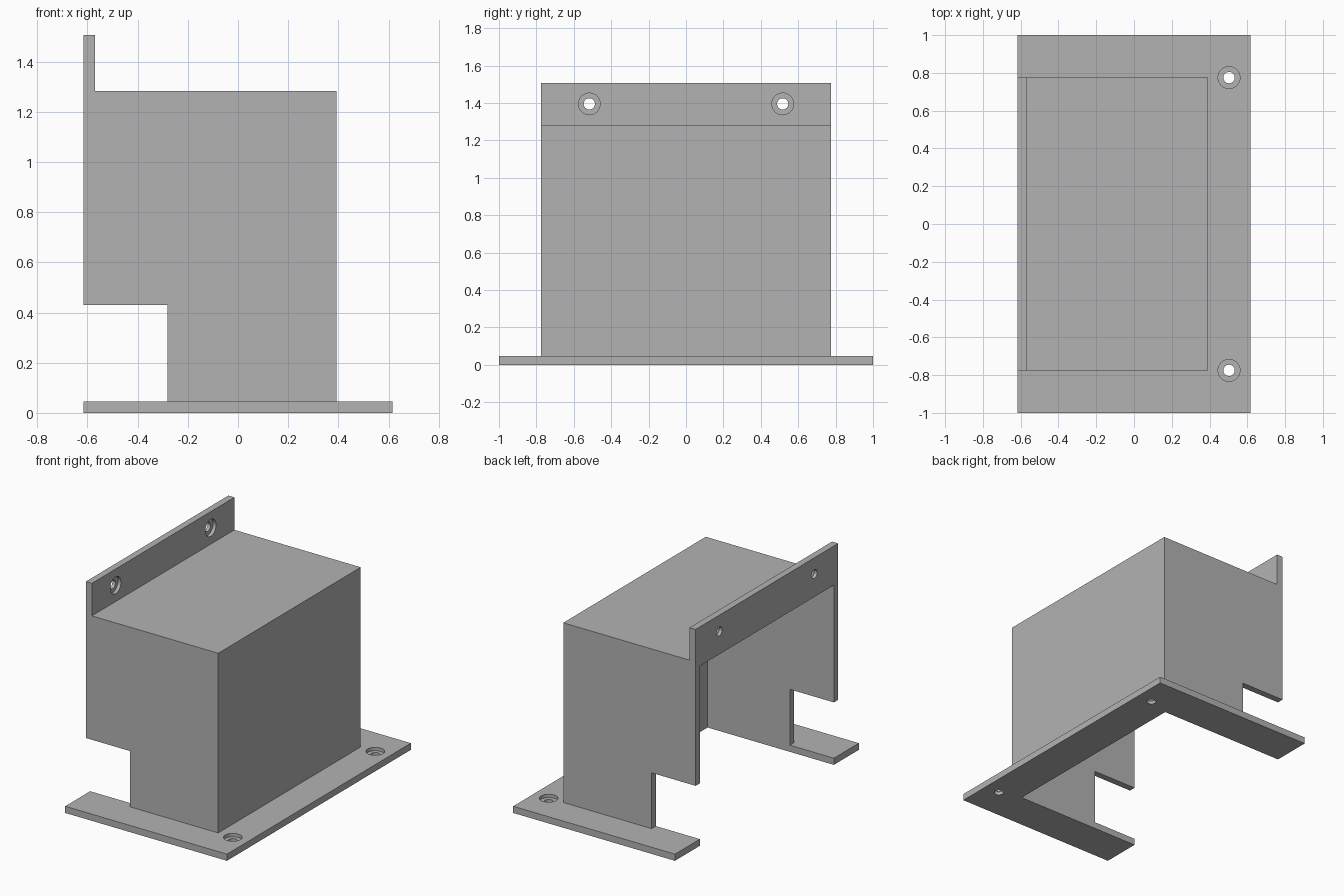
import bpy
import bmesh
from mathutils import Matrix, Vector

cube = bpy.data.objects.get("Cube")
if cube:
    bpy.data.objects.remove(cube, do_unlink=True)

# Overall dimensions
T = 0.046                      # sheet thickness
X0, X1, XB = -0.616, 0.616, 0.392   # open side, plate edge, box wall
YB, YP = 0.775, 1.0            # half width of box and plate
ROOF, TOP = 1.283, 1.507
NOTCH_X, NOTCH_Z = -0.281, 0.43
BORE, SINK = 0.03, 0.058       # hole radii

grey = bpy.data.materials.new("grey")
grey.use_nodes = True
colour = (0.45, 0.45, 0.45, 1)
grey.diffuse_color = colour
grey.node_tree.nodes["Principled BSDF"].inputs["Base Color"].default_value = colour


def make_object(name, bm):
    bmesh.ops.recalc_face_normals(bm, faces=bm.faces)
    mesh = bpy.data.meshes.new(name)
    bm.to_mesh(mesh)
    bm.free()
    mesh.materials.append(grey)
    obj = bpy.data.objects.new(name, mesh)
    bpy.context.collection.objects.link(obj)
    return obj


def prism(name, points, depth):
    """Extrude a closed outline of 3D points along a vector."""
    bm = bmesh.new()
    face = bm.faces.new([bm.verts.new(p) for p in points])
    grown = bmesh.ops.extrude_face_region(bm, geom=[face], use_keep_orig=True)
    verts = [g for g in grown["geom"] if isinstance(g, bmesh.types.BMVert)]
    bmesh.ops.translate(bm, verts=verts, vec=depth)
    return make_object(name, bm)


def box(name, low, high):
    (a, b, c), (d, e, f) = low, high
    return prism(name, [(a, b, c), (d, b, c), (d, e, c), (a, e, c)], (0, 0, f - c))


def drill(target, centre, axis):
    """Cut a through bore and a wider recess on the side the axis points to."""
    axis = Vector(axis)
    turn = axis.to_track_quat("Z", "Y").to_matrix().to_4x4()
    for radius, shift in ((BORE, 0), (SINK, 2 * T)):
        bm = bmesh.new()
        place = Matrix.Translation(Vector(centre) + axis * shift) @ turn
        bmesh.ops.create_cone(bm, cap_ends=True, segments=32, radius1=radius,
                              radius2=radius, depth=4 * T, matrix=place)
        cutter = make_object("hole_cutter", bm)
        cutter.hide_render = True
        cut = target.modifiers.new("hole", "BOOLEAN")
        cut.operation = "DIFFERENCE"
        cut.solver = "EXACT"
        cut.object = cutter
        graph = bpy.context.evaluated_depsgraph_get()
        mesh = bpy.data.meshes.new_from_object(target.evaluated_get(graph))
        target.modifiers.clear()
        target.data = mesh
        bpy.data.objects.remove(cutter, do_unlink=True)


# U-shaped base plate, open on one side
inner_x, inner_y = XB - T, YB - T
outline = [(X0, -YP), (X1, -YP), (X1, YP), (X0, YP),
           (X0, inner_y), (inner_x, inner_y), (inner_x, -inner_y), (X0, -inner_y)]
base_plate = prism("base_plate", [(x, y, 0) for x, y in outline], (0, 0, T))

# Notched side walls
profile = [(NOTCH_X, T), (XB, T), (XB, ROOF - T), (X0, ROOF - T),
           (X0, NOTCH_Z), (NOTCH_X, NOTCH_Z)]
for name, side in (("front_wall", -1), ("back_wall", 1)):
    prism(name, [(x, side * YB, z) for x, z in profile], (0, -side * T, 0))

# Closed end, roof and upright mounting flange
box("end_wall", (inner_x, -inner_y, T), (XB, inner_y, ROOF - T))
box("roof", (X0, -YB, ROOF - T), (XB, YB, ROOF))
flange = box("mounting_flange", (X0, -YB, ROOF), (X0 + T, YB, TOP))

# Recessed screw holes
for side in (-1, 1):
    drill(base_plate, (0.503, side * 0.775, T / 2), (0, 0, 1))
    drill(flange, (X0 + T / 2, side * 0.517, 1.395), (1, 0, 0))
